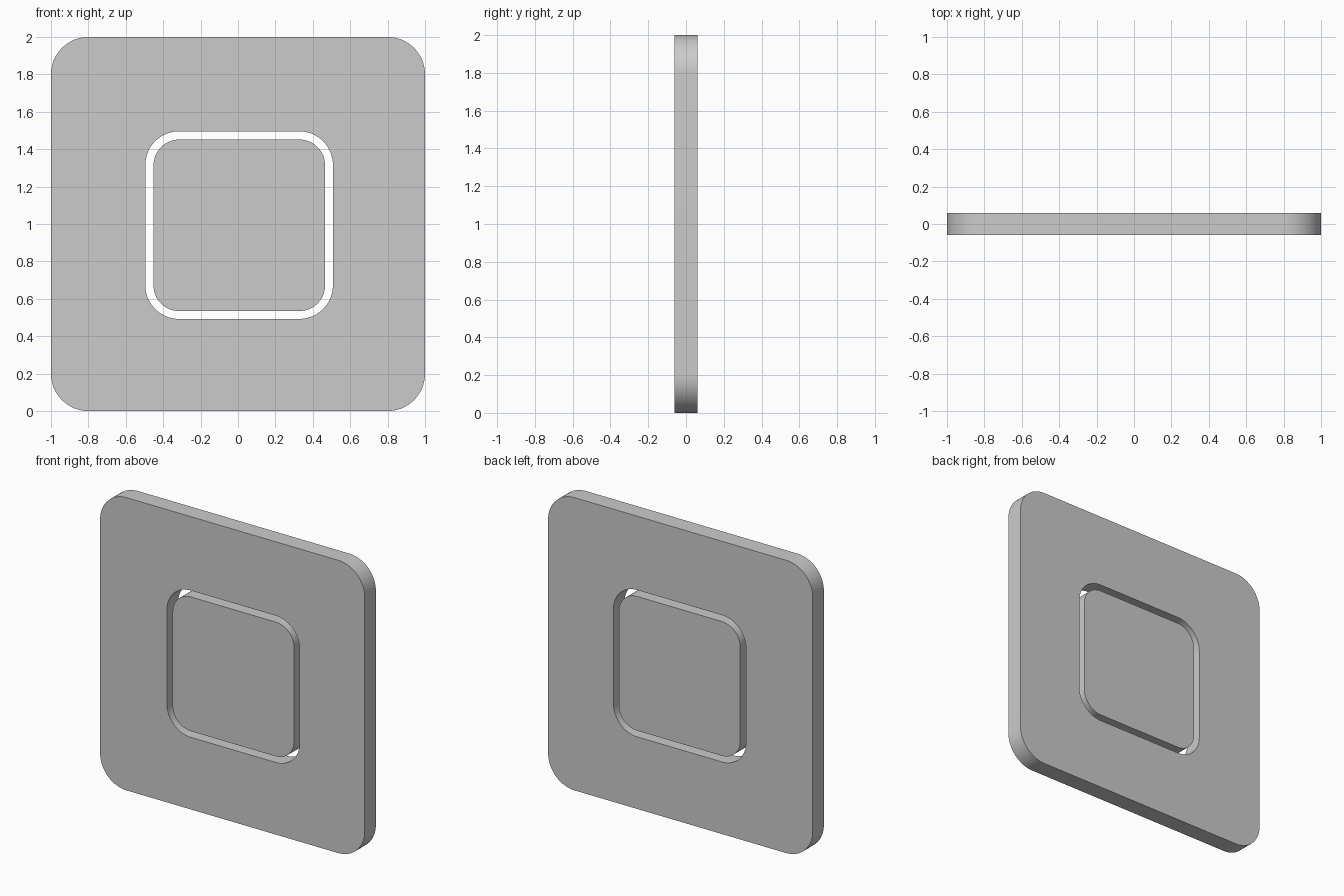
import bpy, bmesh, math

if "Cube" in bpy.data.objects:
    bpy.data.objects.remove(bpy.data.objects["Cube"])

HALF_DEPTH = 0.06
STEPS = 16


def rounded_square(cx, cz, size, radius):
    """Outline points, counter-clockwise seen from the front."""
    pts, inset = [], size / 2 - radius
    for i, (sx, sz) in enumerate([(1, 1), (-1, 1), (-1, -1), (1, -1)]):
        for s in range(STEPS + 1):
            a = math.pi / 2 * (i + s / STEPS)
            pts.append((cx + sx * inset + radius * math.cos(a),
                        cz + sz * inset + radius * math.sin(a)))
    return pts


def slab(name, outline, hole=None):
    bm = bmesh.new()

    def ring(pts, y):
        return [bm.verts.new((x, y, z)) for x, z in pts]

    def bridge(a, b):
        n = len(a)
        for i in range(n):
            j = (i + 1) % n
            bm.faces.new((a[i], a[j], b[j], b[i]))

    front, back = ring(outline, -HALF_DEPTH), ring(outline, HALF_DEPTH)
    bridge(front, back)
    if hole:
        hole_front, hole_back = ring(hole, -HALF_DEPTH), ring(hole, HALF_DEPTH)
        bridge(hole_front, hole_back)
        bridge(front, hole_front)
        bridge(back, hole_back)
    else:
        bm.faces.new(front)
        bm.faces.new(back)
    bmesh.ops.recalc_face_normals(bm, faces=bm.faces)
    mesh = bpy.data.meshes.new(name)
    bm.to_mesh(mesh)
    bm.free()
    obj = bpy.data.objects.new(name, mesh)
    bpy.context.collection.objects.link(obj)
    bpy.ops.object.select_all(action='DESELECT')
    obj.select_set(True)
    bpy.context.view_layer.objects.active = obj
    bpy.ops.object.shade_smooth_by_angle(angle=math.radians(30))
    return obj


# Wall plate with a rounded opening
slab("wall_plate", rounded_square(0, 1, 2, 0.2),
     rounded_square(0.006, 0.994, 1.003, 0.18))

# Loose button panel, flush with the plate inside the opening
slab("button_panel", rounded_square(0.007, 0.993, 0.917, 0.137))
